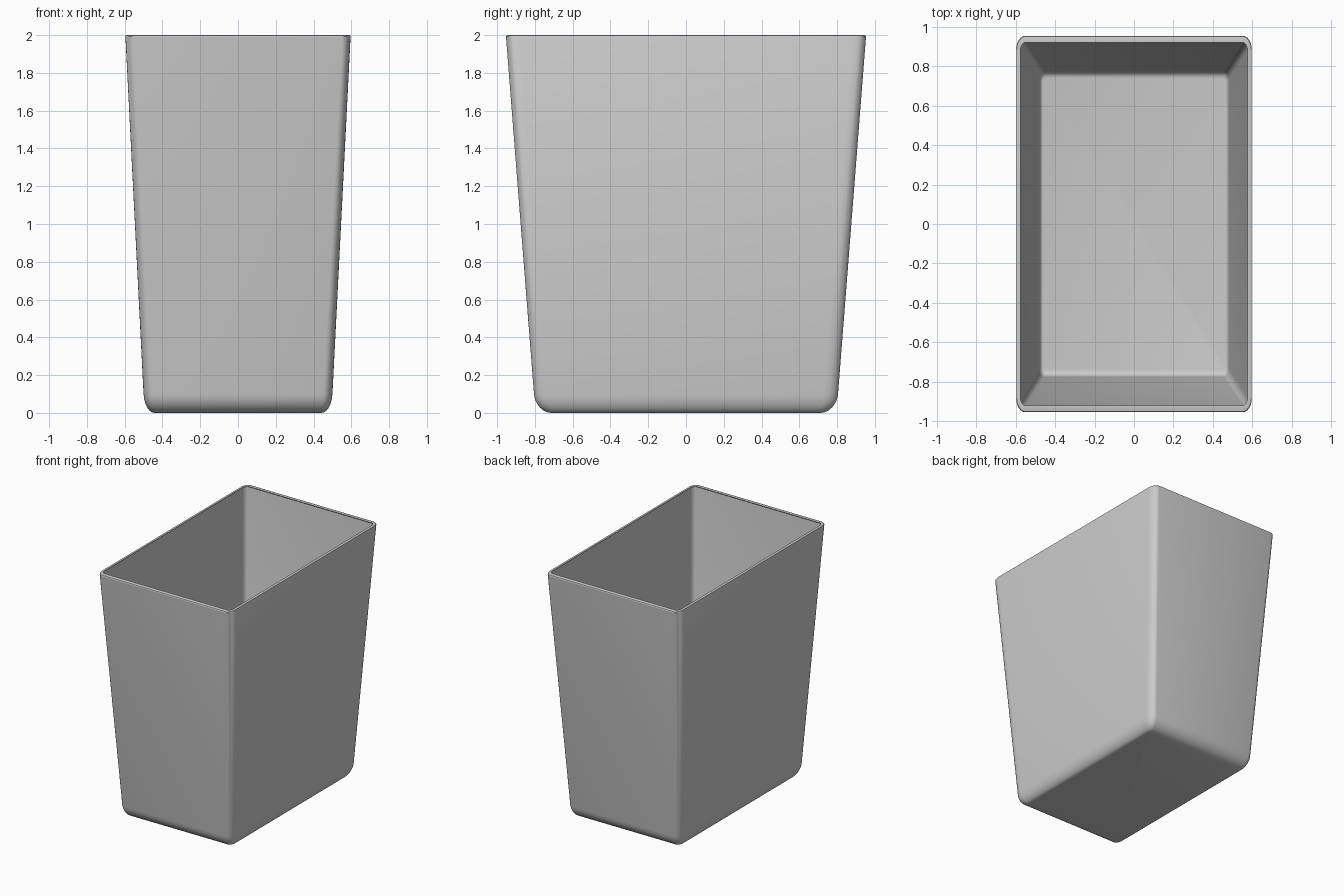
import bpy, bmesh, math

if "Cube" in bpy.data.objects:
    bpy.data.objects.remove(bpy.data.objects["Cube"])

SEG = 6  # segments per rounded corner


def ring(bm, hx, hy, rx, ry, z):
    """Rounded rectangle loop with elliptical corners."""
    verts = []
    for i, (sx, sy) in enumerate(((1, 1), (-1, 1), (-1, -1), (1, -1))):
        for k in range(SEG + 1):
            a = math.radians(90 * i + 90 * k / SEG)
            verts.append(bm.verts.new((sx * (hx - rx) + rx * math.cos(a),
                                       sy * (hy - ry) + ry * math.sin(a), z)))
    return verts


def outer(z):
    """Half widths of the tapering outer wall at height z."""
    return 0.495 + 0.0505 * z, 0.797 + 0.078 * z


bm = bmesh.new()
rings = []

# Outside: rounded foot, then straight tapering wall
for k in range(7):
    a = math.radians(90 * k / 6)
    z = 0.1 * (1 - math.cos(a))
    hx, hy = outer(z)
    s = 1 - math.sin(a)
    rings.append(ring(bm, hx - 0.052 * s, hy - 0.085 * s,
                      0.048 - 0.03 * s, 0.075 - 0.045 * s, z))

# Rim with softened outer and inner edges
hx, hy = outer(2)
for inset, z in ((0, 1.992), (0.002, 1.998), (0.006, 2.0)):
    rings.append(ring(bm, hx - inset, hy - inset * 1.5, 0.045, 0.07, z))
ix, iy = hx - 0.018, hy - 0.03
for inset, z in ((-0.003, 2.0), (0, 1.995)):
    rings.append(ring(bm, ix + inset, iy + inset, 0.027, 0.042, z))

# Inside: wall down to a small fillet at the floor
for k in range(6):
    a = math.radians(90 * k / 5)
    z = 0.04 + 0.035 * (1 - math.sin(a))
    hx, hy = outer(z)
    s = 1 - math.cos(a)
    rings.append(ring(bm, hx - 0.018 - 0.018 * s, hy - 0.03 - 0.03 * s,
                      0.027 - 0.012 * s, 0.042 - 0.018 * s, z))

# Skin the rings and close the underside and the floor
for a, b in zip(rings, rings[1:]):
    for i in range(len(a)):
        j = (i + 1) % len(a)
        bm.faces.new((a[i], a[j], b[j], b[i]))
bm.faces.new(rings[0][::-1])
bm.faces.new(rings[-1])
bmesh.ops.recalc_face_normals(bm, faces=bm.faces)

mesh = bpy.data.meshes.new("waste_bin")
bm.to_mesh(mesh)
bm.free()
bin_obj = bpy.data.objects.new("waste_bin", mesh)
bpy.context.collection.objects.link(bin_obj)
bpy.context.view_layer.objects.active = bin_obj
bin_obj.select_set(True)
bpy.ops.object.shade_smooth_by_angle(angle=math.radians(30))
